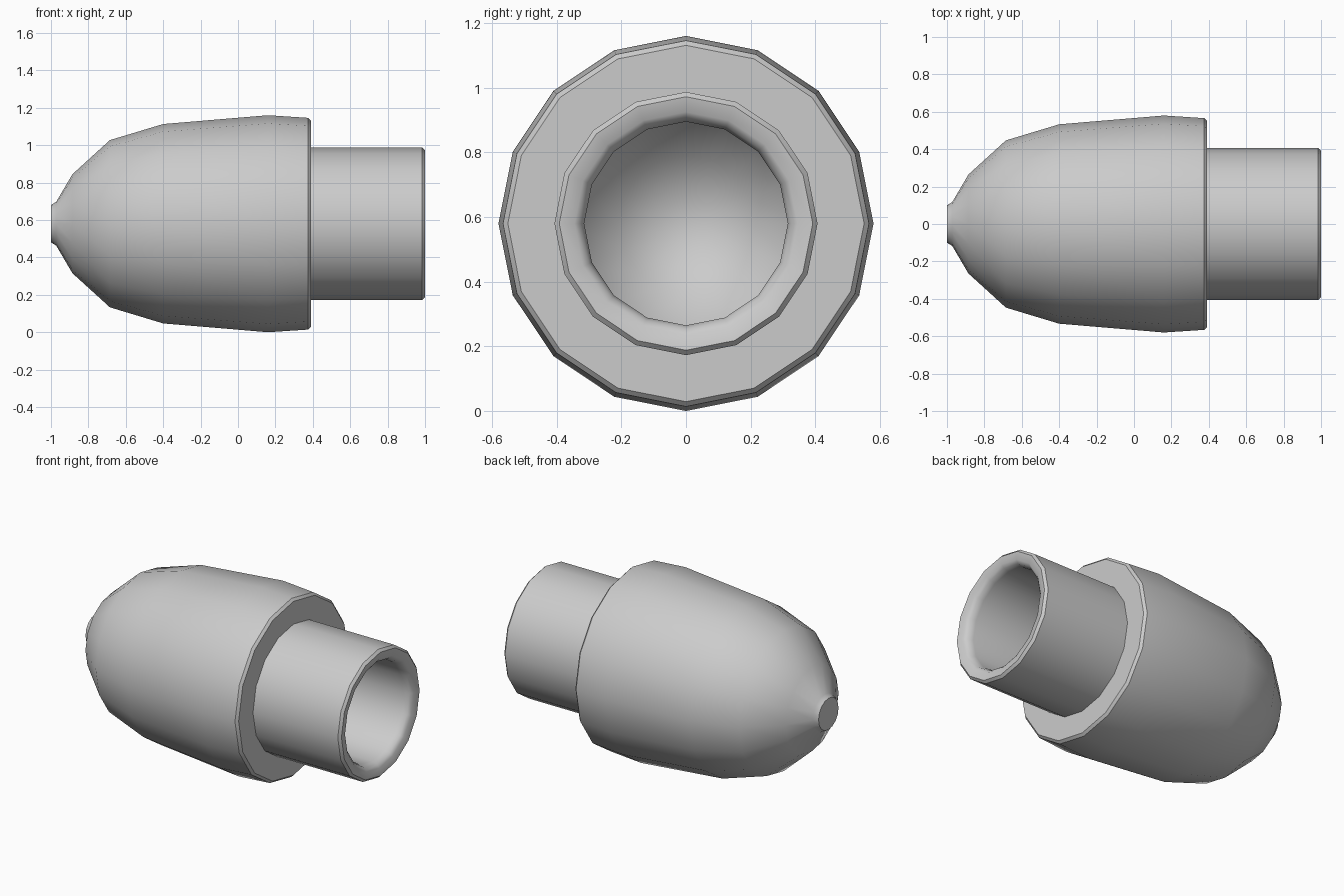
import bpy
import bmesh
import math

SIDES = 16
AXIS_Z = 0.58

cube = bpy.data.objects.get("Cube")
if cube:
    bpy.data.objects.remove(cube, do_unlink=True)

grey = bpy.data.materials.new("plain_grey")
grey.use_nodes = True
colour = (0.6, 0.6, 0.6, 1)
grey.diffuse_color = colour
grey.node_tree.nodes["Principled BSDF"].inputs["Base Color"].default_value = colour


def lathe(name, profile):
    """Revolve (x, radius) points around the lengthwise axis."""
    bm = bmesh.new()
    rings = []
    for x, r in profile:
        ring = []
        for i in range(SIDES):
            a = 2 * math.pi * i / SIDES
            ring.append(bm.verts.new((x, r * math.cos(a), AXIS_Z + r * math.sin(a))))
        rings.append(ring)
    for a, b in zip(rings, rings[1:]):
        for i in range(SIDES):
            j = (i + 1) % SIDES
            bm.faces.new((a[i], a[j], b[j], b[i]))
    bm.faces.new(rings[0])
    bm.faces.new(rings[-1])
    bmesh.ops.recalc_face_normals(bm, faces=bm.faces)
    mesh = bpy.data.meshes.new(name)
    bm.to_mesh(mesh)
    bm.free()
    obj = bpy.data.objects.new(name, mesh)
    bpy.context.collection.objects.link(obj)
    mesh.materials.append(grey)
    bpy.ops.object.select_all(action="DESELECT")
    obj.select_set(True)
    bpy.context.view_layer.objects.active = obj
    bpy.ops.object.shade_smooth_by_angle(angle=math.radians(40))
    return obj


# Rounded body with a small blunt tip and a bevelled shoulder
body = [(-1, 0.10), (-0.972, 0.117), (-0.885, 0.265), (-0.685, 0.447),
        (-0.4, 0.533), (0.16, 0.58), (0.375, 0.566), (0.39, 0.551)]

# Narrow neck with a bevelled end
neck = [(0.39, 0.407), (0.985, 0.407), (1, 0.392)]

# Softly rounded mouth opening
mouth = [(0.992, 0.345), (0.975, 0.325), (0.94, 0.315)]

# Hollow inside, following the outer wall
cavity = [(0.3, 0.315), (0.28, 0.475), (0.16, 0.488), (-0.38, 0.443),
          (-0.63, 0.37), (-0.81, 0.21), (-0.88, 0.08)]

lathe("hollow_shell", body + neck + mouth + cavity)
